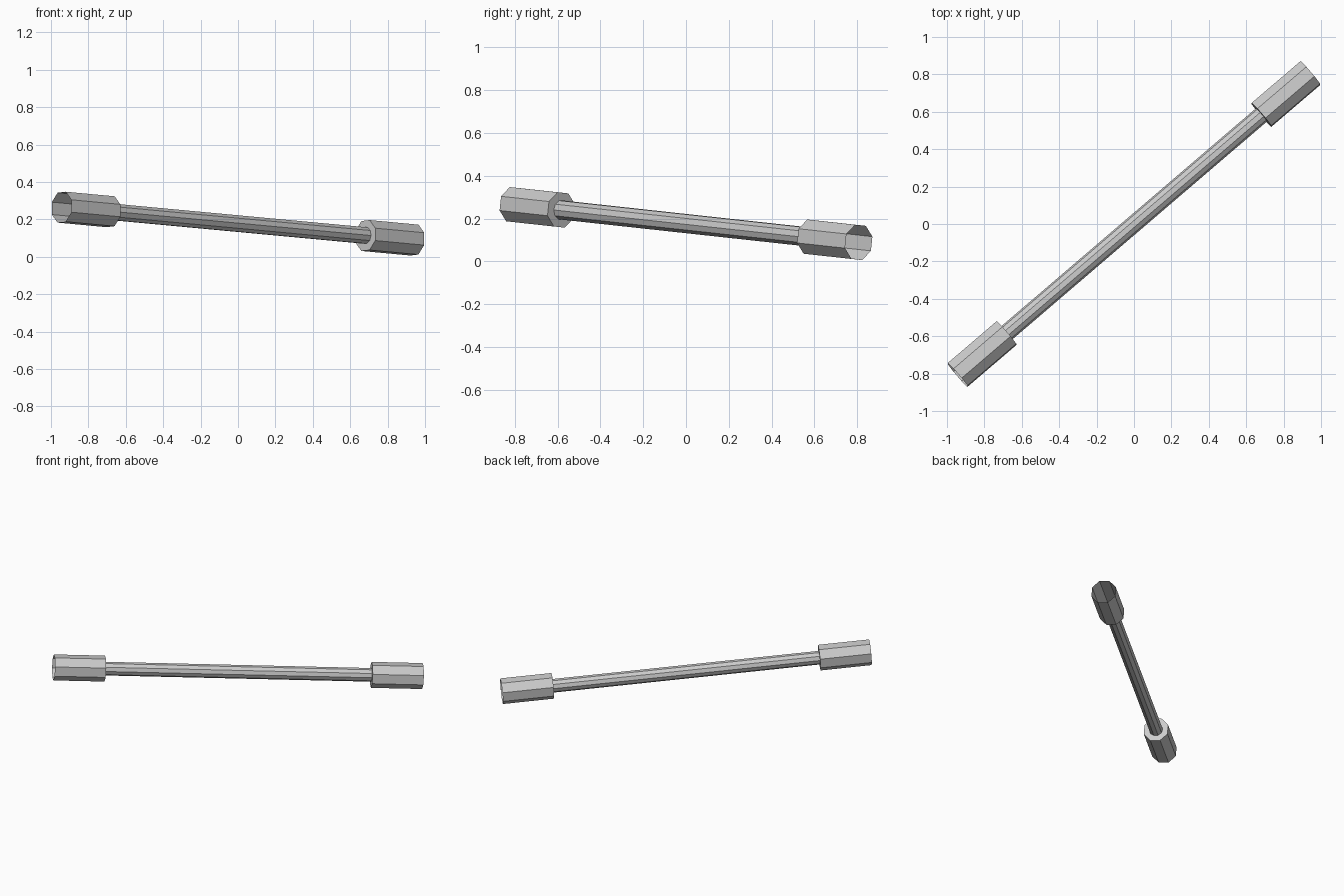
import bpy, bmesh, math
from mathutils import Vector, Matrix

if "Cube" in bpy.data.objects:
    bpy.data.objects.remove(bpy.data.objects["Cube"])

MID = Vector((0, 0, 0.177))
END = Vector((0.943, 0.807, 0.089))
AXIS = (END - MID).normalized()
HALF = (END - MID).length
SOCKET_LEN = 0.345
R_SOCKET, R_ROD = 0.087, 0.046


def lathe(name, profile, sides, phase):
    """Facetted turned part; profile is (distance along axis, radius)."""
    up = (Vector((0, 0, 1)) - AXIS * AXIS.z).normalized()
    side = AXIS.cross(up)
    bm = bmesh.new()
    rings = []
    for d, r in profile:
        ring = []
        for i in range(sides):
            a = 2 * math.pi * (i + phase) / sides
            ring.append(bm.verts.new(MID + AXIS * d + (up * math.cos(a) + side * math.sin(a)) * r))
        rings.append(ring)
    for a, b in zip(rings, rings[1:]):
        for i in range(sides):
            j = (i + 1) % sides
            bm.faces.new((a[i], a[j], b[j], b[i]))
    bmesh.ops.recalc_face_normals(bm, faces=bm.faces)
    me = bpy.data.meshes.new(name)
    bm.to_mesh(me)
    bm.free()
    ob = bpy.data.objects.new(name, me)
    bpy.context.collection.objects.link(ob)
    return ob


# long shaft running into both sockets
inner = HALF - SOCKET_LEN
lathe("shaft", [(-inner - 0.01, R_ROD), (inner + 0.01, R_ROD)], 10, 0.5)

# hollow socket at each end: thin wall, open mouth, shoulder around the shaft
for name, s in (("upper_socket", -1), ("lower_socket", 1)):
    lathe(name, [(s * inner, R_ROD * 0.95), (s * inner, R_SOCKET),
                 (s * HALF, R_SOCKET)], 8, 0.4)
